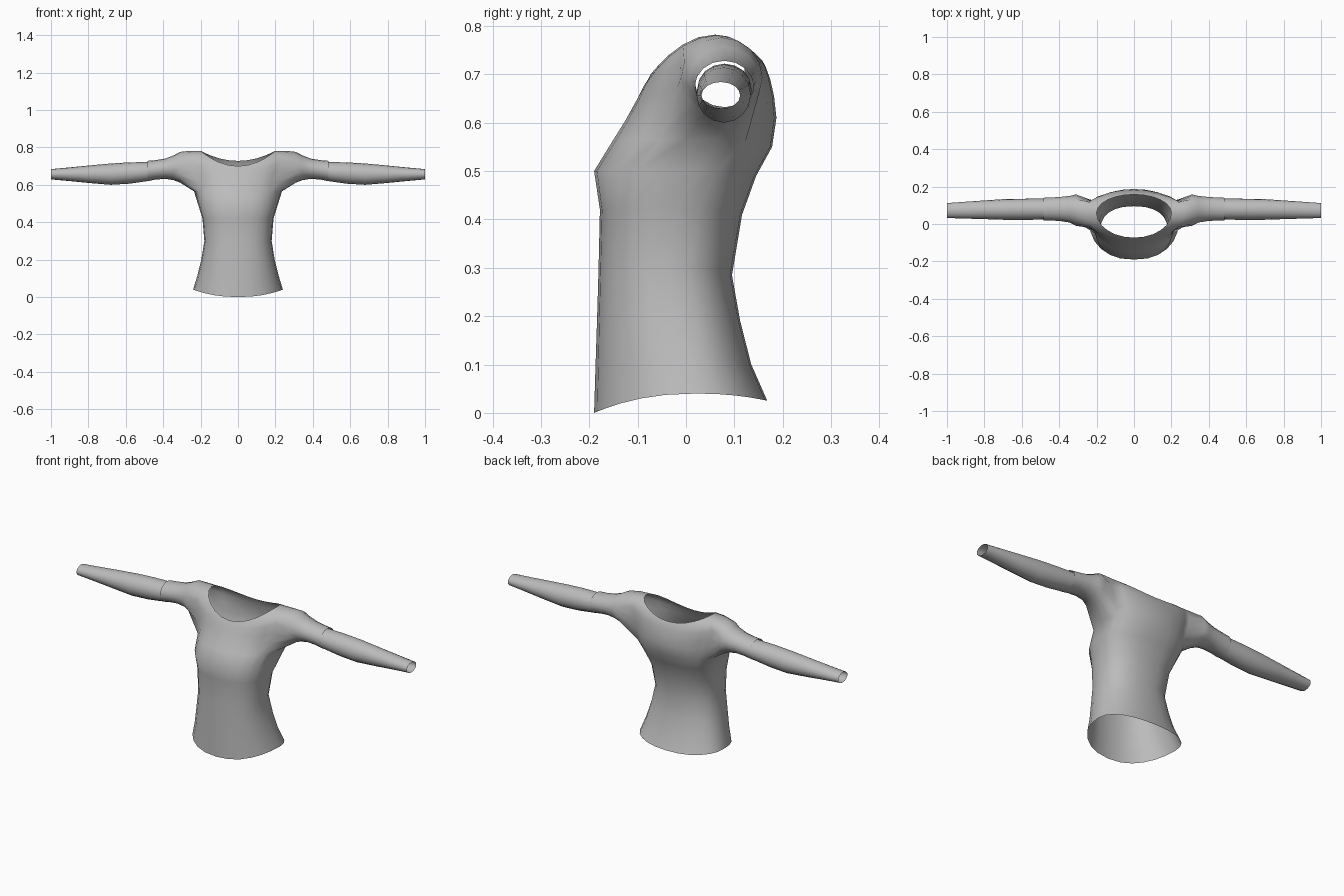
import bpy, bmesh, math

if "Cube" in bpy.data.objects:
    bpy.data.objects.remove(bpy.data.objects["Cube"])

fabric = bpy.data.materials.new("grey fabric")
fabric.diffuse_color = (0.5, 0.5, 0.5, 1)
fabric.use_nodes = True
fabric.node_tree.nodes["Principled BSDF"].inputs["Base Color"].default_value = fabric.diffuse_color

COLS = 24
# Body rings: front y, z | side x, y, z | back y, z | squareness
RINGS = [
    (-.19, .0, .24, .02, .04, .168, .025, .9),
    (-.187, .1, .217, .0, .115, .135, .1, .9),
    (-.184, .19, .196, -.02, .2, .112, .19, .85),
    (-.181, .29, .18, -.035, .3, .095, .285, .85),
    (-.178, .42, .19, -.02, .42, .116, .41, .8),
    (-.19, .5, .215, .02, .5, .145, .49, .8),
    (-.15, .565, .235, .06, .565, .178, .55, .9),
    (-.125, .605, .25, .06, .62, .187, .61, 1),
    (-.103, .645, .27, .065, .68, .182, .655, 1),
    (-.088, .675, .28, .065, .74, .174, .69, 1),
    (-.078, .69, .265, .065, .781, .165, .715, 1),
    (-.073, .70, .2, .06, .782, .158, .728, 1),
]
LOW, HIGH = 6, 10          # ring span of the armholes

# Sleeve rings: x, y min, y max, z min, z max
UPPER = [(.31, -.01, .158, .612, .776), (.345, .008, .15, .625, .757),
         (.39, .015, .145, .632, .74), (.44, .019, .142, .628, .732),
         (.485, .018, .14, .62, .728)]
LOWER = [(.47, .024, .135, .622, .722), (.58, .022, .135, .606, .72),
         (.68, .022, .134, .6, .714), (.8, .026, .126, .61, .703),
         (.9, .029, .119, .62, .693), (1.0, .032, .112, .629, .684)]


def spow(v, e):
    return math.copysign(abs(v) ** e, v)


def body_point(ring, col):
    fy, fz, sx, sy, sz, by, bz, e = ring
    a = 2 * math.pi * col / COLS
    c, s = math.cos(a), math.sin(a)
    ey, ez = (fy, fz) if c > 0 else (by, bz)
    return (sx * spow(s, e), sy + (ey - sy) * abs(c) ** e, sz + (ez - sz) * c * c)


def sleeve_ring(bm, ring, side):
    x, y0, y1, z0, z1 = ring
    pts = []
    for i in range(16):
        a = math.radians(-135 + 22.5 * i)
        pts.append(bm.verts.new((side * x, (y0 + y1) / 2 + (y1 - y0) / 2 * math.cos(a),
                                 (z0 + z1) / 2 + (z1 - z0) / 2 * math.sin(a))))
    return pts


def bridge(bm, a, b):
    for i in range(len(a)):
        j = (i + 1) % len(a)
        bm.faces.new((a[i], a[j], b[j], b[i]))


def finish(bm, name):
    bmesh.ops.recalc_face_normals(bm, faces=bm.faces[:])
    mesh = bpy.data.meshes.new(name)
    bm.to_mesh(mesh)
    bm.free()
    mesh.materials.append(fabric)
    for p in mesh.polygons:
        p.use_smooth = True
    ob = bpy.data.objects.new(name, mesh)
    bpy.context.collection.objects.link(ob)


# Body with open hem, open neck and armholes
bm = bmesh.new()
grid = {}
for r, ring in enumerate(RINGS):
    for c in range(COLS):
        in_hole = LOW < r < HIGH and (c in (5, 6, 7) or c in (17, 18, 19))
        if not in_hole:
            grid[r, c] = bm.verts.new(body_point(ring, c))
for r in range(len(RINGS) - 1):
    for c in range(COLS):
        d = (c + 1) % COLS
        if LOW <= r < HIGH and (4 <= c < 8 or 16 <= c < 20):
            continue
        bm.faces.new((grid[r, c], grid[r, d], grid[r + 1, d], grid[r + 1, c]))

# Upper sleeves grow out of the armholes
loop = ([(LOW, c) for c in range(4, 8)] + [(r, 8) for r in range(LOW, HIGH)]
        + [(HIGH, c) for c in range(8, 4, -1)] + [(r, 4) for r in range(HIGH, LOW, -1)])
for side in (1, -1):
    last = [grid[r, c if side > 0 else COLS - c] for r, c in loop]
    for ring in UPPER:
        new = sleeve_ring(bm, ring, side)
        bridge(bm, last, new)
        last = new
finish(bm, "shirt_body")

# Lower sleeves, tucked just inside the upper sleeves
for side, name in ((1, "left_lower_sleeve"), (-1, "right_lower_sleeve")):
    bm = bmesh.new()
    rings = [sleeve_ring(bm, ring, side) for ring in LOWER]
    for a, b in zip(rings, rings[1:]):
        bridge(bm, a, b)
    finish(bm, name)
